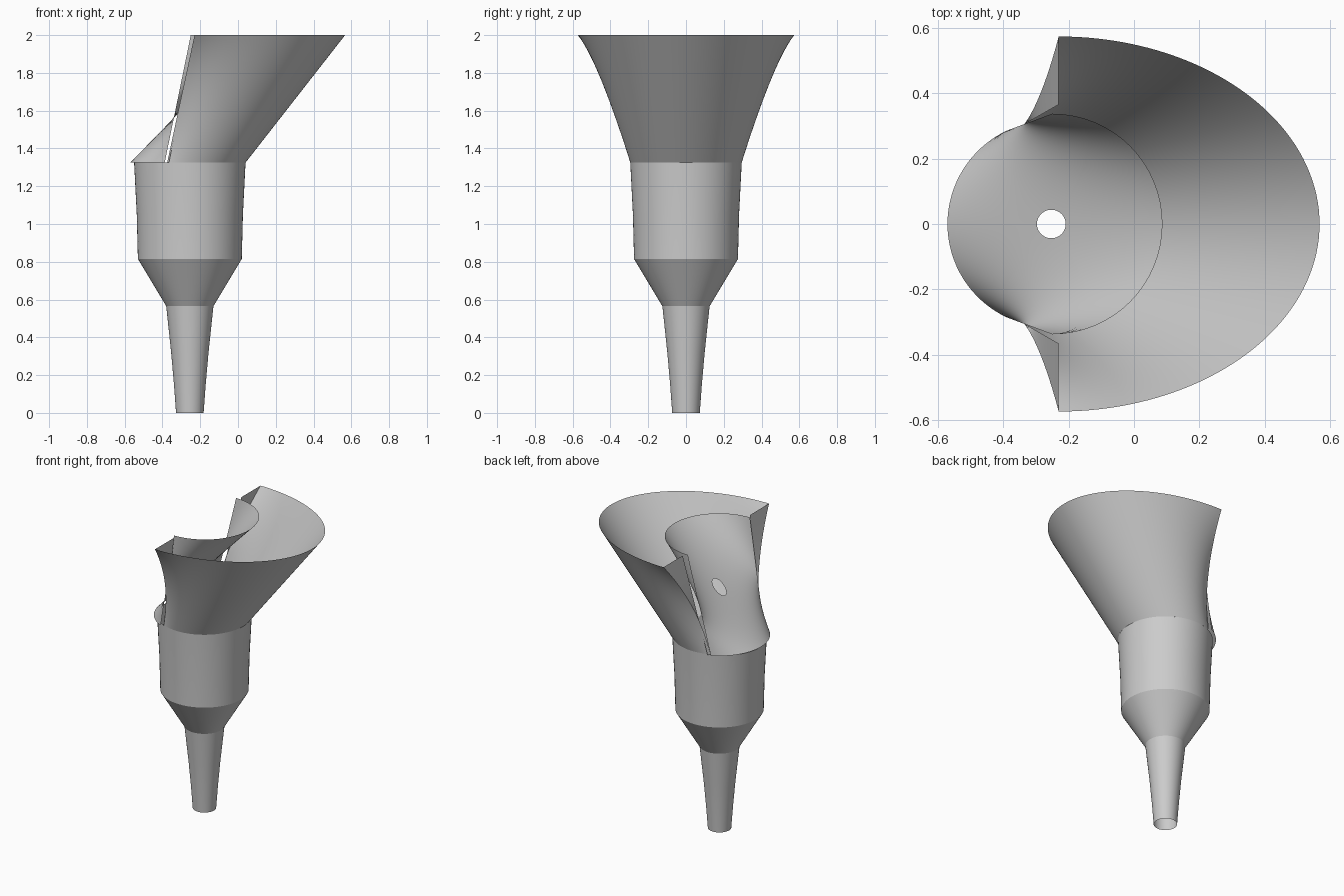
import bpy, bmesh
from math import sin, cos, pi, radians, hypot

if "Cube" in bpy.data.objects:
    bpy.data.objects.remove(bpy.data.objects["Cube"])

AXIS = -0.255          # x of the tube axis
Z0, Z1 = 1.325, 2.0    # funnel bottom and top


def lerp(a, b, t):
    return a + (b - a) * t


def sheet(name, rows, closed=False, angle=30):
    """Skin a list of equal-length point rows with quads."""
    bm = bmesh.new()
    grid = [[bm.verts.new(p) for p in row] for row in rows]
    n = len(rows[0])
    for a, b in zip(grid, grid[1:]):
        for i in range(n if closed else n - 1):
            j = (i + 1) % n
            bm.faces.new((a[i], a[j], b[j], b[i]))
    me = bpy.data.meshes.new(name)
    bm.to_mesh(me)
    bm.free()
    ob = bpy.data.objects.new(name, me)
    bpy.context.collection.objects.link(ob)
    bpy.ops.object.select_all(action='DESELECT')
    ob.select_set(True)
    bpy.context.view_layer.objects.active = ob
    bpy.ops.object.shade_smooth_by_angle(angle=radians(angle))
    return ob


# Open turned body: thin tip, shoulder and wide barrel
profile = [(0.073, 0), (0.084, 0.15), (0.099, 0.32), (0.125, 0.565),
           (0.275, 0.815), (0.281, 1.05), (0.295, Z0)]
SEG = 72
sheet("body", [[(AXIS + r * cos(2 * pi * i / SEG), r * sin(2 * pi * i / SEG), z)
                for i in range(SEG)] for r, z in profile], closed=True, angle=20)


# Outer funnel wall: partial circle lofted to a half ellipse, side edges drawn in
def funnel_point(s, t):
    a, b = s * radians(114), s * pi / 2
    x = lerp(AXIS + 0.295 * cos(a), -0.23 + 0.797 * cos(b), t)
    y = lerp(0.295 * sin(a), 0.573 * sin(b), t)
    y -= 0.24 * t * (1 - t) * abs(s) ** 8 * (1 if s > 0 else -1)
    return (x, y, lerp(Z0, Z1, t))


STEPS = 24
sheet("funnel_wall", [[funnel_point(i / 40 - 1, k / STEPS) for i in range(81)]
                      for k in range(STEPS + 1)])

# Side flanges from the funnel edges in towards the scoop
for side, label in ((1, "back"), (-1, "front")):
    rows = []
    for k in range(STEPS + 1):
        t = k / STEPS
        inner = (lerp(-0.365, -0.23, t), side * lerp(0.288, 0.365, t), lerp(Z0, Z1, t))
        rows.append([funnel_point(side, t), inner])
    sheet("flange_" + label, rows)


# Saddle-shaped scoop: left arc below, right arc above
def scoop_point(u, t):
    a, b = u * radians(65), u * pi / 2
    return (lerp(AXIS - 0.315 * cos(a), -0.25 + 0.337 * cos(b), t),
            lerp(0.315 * sin(a), 0.337 * sin(b), t), lerp(Z0, Z1, t))


# The scoop is meshed in rings from its round hole out to its border
N, RINGS, HU, HT, TC = 32, 20, 0.099, 0.067, 0.483
border = [(-1 + 2 * i / N, 0) for i in range(N)]
border += [(1, i / N) for i in range(N)]
border += [(1 - 2 * i / N, 1) for i in range(N)]
border += [(-1, 1 - i / N) for i in range(N)]
rings = []
for r in range(RINGS + 1):
    ring = []
    for u, t in border:
        du, dt = u / HU, (t - TC) / HT
        d = hypot(du, dt)
        ring.append(scoop_point(lerp(HU * du / d, u, r / RINGS),
                                lerp(TC + HT * dt / d, t, r / RINGS)))
    rings.append(ring)
sheet("scoop", rings, closed=True, angle=60)
